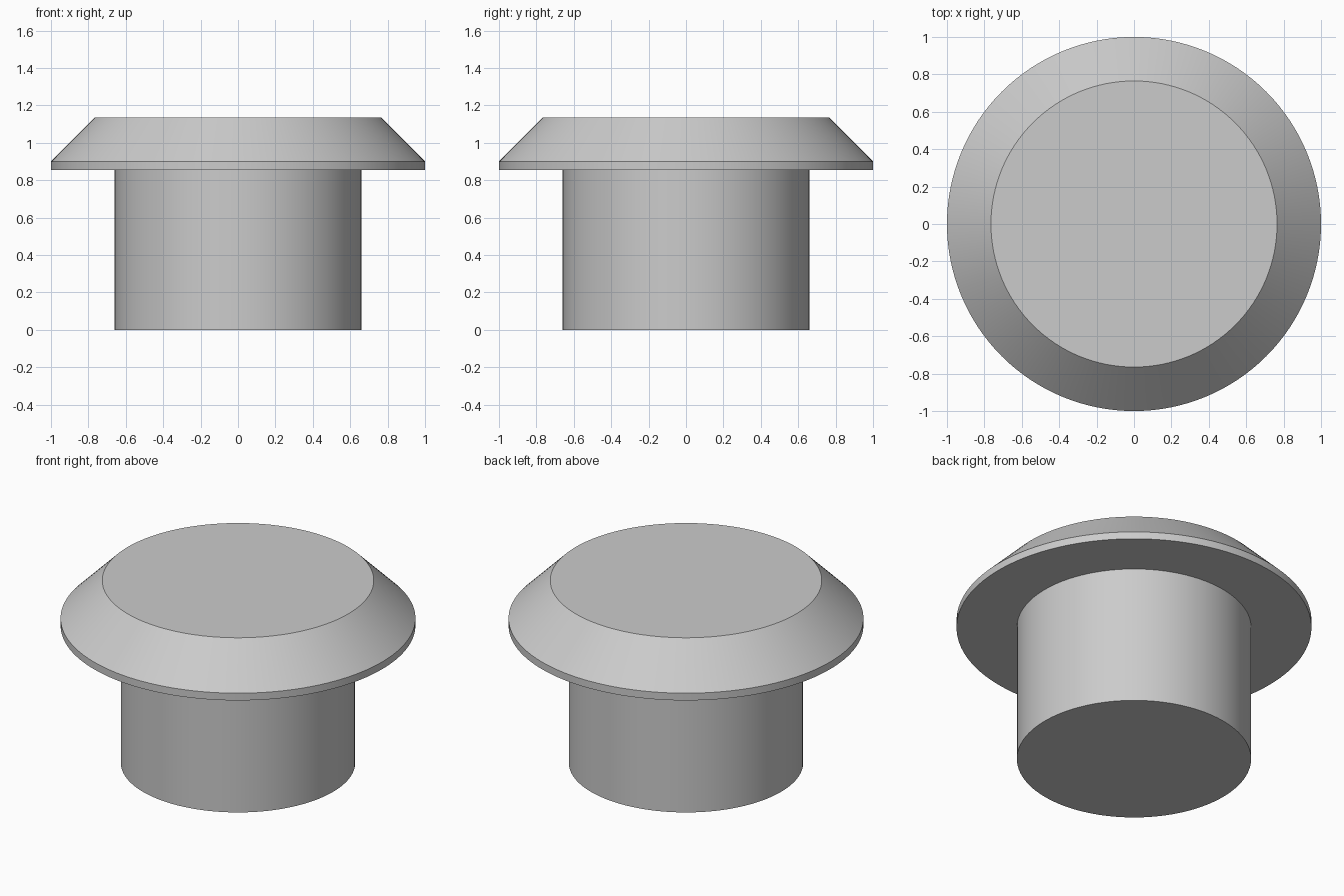
import bpy
import bmesh
import math

cube = bpy.data.objects.get("Cube")
if cube:
    bpy.data.objects.remove(cube, do_unlink=True)

SIDES = 128
STEM_RADIUS = 0.66
STEM_HEIGHT = 0.855
RIM_TOP = 0.9
CAP_TOP = 1.135
CAP_RADIUS = 0.765

grey = bpy.data.materials.new("light grey")
grey.use_nodes = True
colour = (0.6, 0.6, 0.6, 1)
grey.diffuse_color = colour
grey.node_tree.nodes["Principled BSDF"].inputs["Base Color"].default_value = colour


def turned_solid(name, profile):
    """Make a closed solid from (radius, height) rings, bottom to top."""
    bm = bmesh.new()
    rings = []
    for radius, height in profile:
        angles = [math.tau * i / SIDES for i in range(SIDES)]
        rings.append([bm.verts.new((radius * math.cos(a), radius * math.sin(a), height))
                      for a in angles])
    for low, high in zip(rings, rings[1:]):
        for i in range(SIDES):
            j = (i + 1) % SIDES
            bm.faces.new((low[i], low[j], high[j], high[i]))
    bm.faces.new(rings[0][::-1])
    bm.faces.new(rings[-1])
    mesh = bpy.data.meshes.new(name)
    bm.to_mesh(mesh)
    bm.free()
    mesh.materials.append(grey)
    obj = bpy.data.objects.new(name, mesh)
    bpy.context.collection.objects.link(obj)
    bpy.ops.object.select_all(action="DESELECT")
    obj.select_set(True)
    bpy.context.view_layer.objects.active = obj
    bpy.ops.object.shade_smooth_by_angle(angle=math.radians(30))
    return obj


# Stem, flat underside, thin rim and chamfered cap in one turned piece
turned_solid("flanged_plug", [
    (STEM_RADIUS, 0),
    (STEM_RADIUS, STEM_HEIGHT),
    (1, STEM_HEIGHT),
    (1, RIM_TOP),
    (CAP_RADIUS, CAP_TOP),
])
